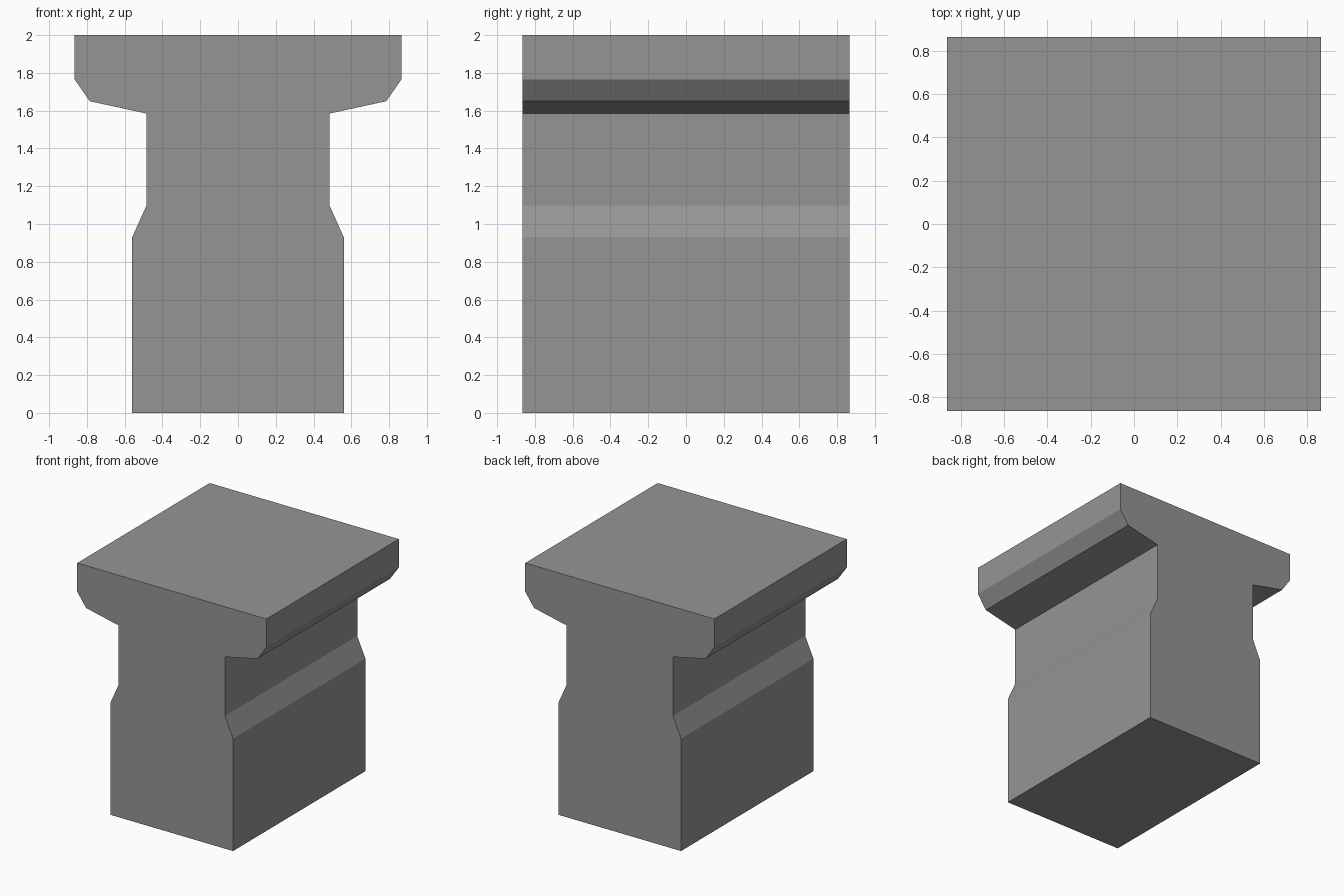
import bpy
import bmesh

if "Cube" in bpy.data.objects:
    bpy.data.objects.remove(bpy.data.objects["Cube"])

HALF_DEPTH = 0.865

# Flat grey for the whole model
grey = bpy.data.materials.new("plain_grey")
grey.diffuse_color = (0.30, 0.30, 0.30, 1.0)
grey.use_nodes = True
grey.node_tree.nodes["Principled BSDF"].inputs["Base Color"].default_value = grey.diffuse_color

# Right half of the front outline, bottom to top (x, z)
half = [(0.56, 0.0), (0.56, 0.93), (0.485, 1.097), (0.485, 1.585),
        (0.785, 1.65), (0.865, 1.765), (0.865, 2.0)]
outline = half + [(-x, z) for x, z in reversed(half)]

# Extrude the mirrored outline from front to back
bm = bmesh.new()
front = bm.faces.new([bm.verts.new((x, -HALF_DEPTH, z)) for x, z in outline])
result = bmesh.ops.extrude_face_region(bm, geom=[front], use_keep_orig=True)
back_verts = [g for g in result["geom"] if isinstance(g, bmesh.types.BMVert)]
bmesh.ops.translate(bm, verts=back_verts, vec=(0, 2 * HALF_DEPTH, 0))
bmesh.ops.recalc_face_normals(bm, faces=bm.faces)

mesh = bpy.data.meshes.new("pillar_block")
bm.to_mesh(mesh)
bm.free()
mesh.materials.append(grey)
pillar = bpy.data.objects.new("pillar_block", mesh)
bpy.context.collection.objects.link(pillar)
